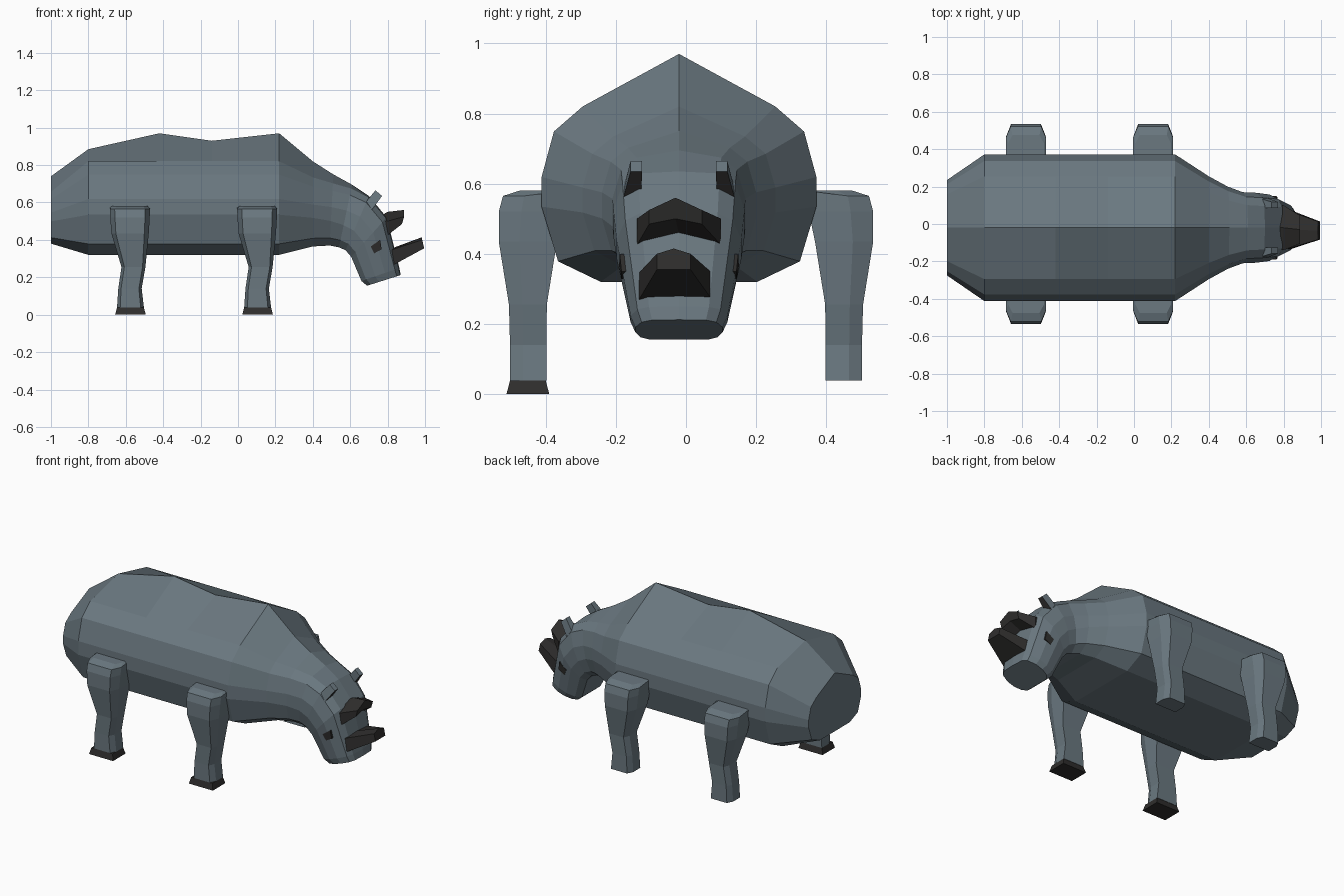
import bpy, bmesh
from mathutils import Vector

if "Cube" in bpy.data.objects:
    bpy.data.objects.remove(bpy.data.objects["Cube"])


def material(name, rgb):
    m = bpy.data.materials.new(name)
    m.diffuse_color = (*rgb, 1)
    m.use_nodes = True
    m.node_tree.nodes["Principled BSDF"].inputs["Base Color"].default_value = m.diffuse_color
    return m


GREY = material("slate_hide", (0.145, 0.188, 0.216))
DARK = material("dark_horn", (0.028, 0.027, 0.026))


def loft(name, rings, mats):
    """Skin a list of equal-length point rings and cap both ends."""
    bm = bmesh.new()
    rows = [[bm.verts.new(p) for p in ring] for ring in rings]
    n = len(rows[0])
    for a, b in zip(rows, rows[1:]):
        for i in range(n):
            j = (i + 1) % n
            bm.faces.new((a[i], a[j], b[j], b[i]))
    bm.faces.new(rows[0])
    bm.faces.new(rows[-1])
    bmesh.ops.recalc_face_normals(bm, faces=bm.faces)
    mesh = bpy.data.meshes.new(name)
    bm.to_mesh(mesh)
    bm.free()
    for m in mats:
        mesh.materials.append(m)
    obj = bpy.data.objects.new(name, mesh)
    bpy.context.collection.objects.link(obj)
    return obj


MID = -0.02  # the body and head sit slightly off centre

# Half profiles, bottom to ridge: (share of half width, share of height)
BODY = [(.57, 0), (.88, .09), (1, .33), (1, .46), (.91, .66), (.70, .77)]
HEAD = [(.66, 0), (.88, .12), (1, .36), (1, .62), (.86, .88), (.62, .98)]


def slice_ring(bottom, top, half, blend=0.0):
    """Cross-section between a bottom and a ridge point in the side plane."""
    side = []
    for (w0, t0), (w1, t1) in zip(BODY, HEAD):
        w, t = w0 + (w1 - w0) * blend, t0 + (t1 - t0) * blend
        side.append((w * half, t))

    def at(y, t):
        return (bottom[0] + (top[0] - bottom[0]) * t, MID + y,
                bottom[1] + (top[1] - bottom[1]) * t)
    return ([at(y, t) for y, t in side] + [at(0, 1)]
            + [at(-y, t) for y, t in reversed(side)])


def trunk_ring(x, ridge):
    """Full-width trunk section where only the ridge height changes."""
    ring = slice_ring((x, .32), (x, .97), .392)
    ring[6] = (x, MID, ridge)
    return ring


# Trunk: barrel with a waving ridge and a tapered rump
rump = slice_ring((-1, .38), (-1, .74), .255)
loft("trunk", [rump, trunk_ring(-.8, .885), trunk_ring(-.42, .97),
               trunk_ring(-.14, .93), trunk_ring(.22, .97)], [GREY])

# Neck and head: sections tipping forward and down to the muzzle
loft("neck_and_head", [
    trunk_ring(.22, .97),
    slice_ring((.40, .365), (.40, .82), .275, .2),
    slice_ring((.49, .37), (.51, .75), .22, .5),
    slice_ring((.54, .36), (.61, .695), .19, .8),
    slice_ring((.575, .345), (.70, .635), .187, 1),
    slice_ring((.605, .31), (.795, .52), .178, 1),
    slice_ring((.66, .18), (.863, .25), .138, 1),
    slice_ring((.69, .155), (.87, .212), .124, 1)], [GREY])


def leg_ring(x0, x1, y0, y1, z, side, slope=0.0):
    """Chamfered rectangular leg section; slope lowers the outer edge."""
    cx, cy = (x1 - x0) * .12, (y1 - y0) * .35
    pts = [(x0, y0), (x1, y0), (x1, y1 - cy), (x1 - cx, y1),
           (x0 + cx, y1), (x0, y1 - cy)]
    return [(x, side * y, z - slope * (y - y0) / (y1 - y0)) for x, y in pts]


# Legs: (x0, x1, inner y, outer y, z), x measured from the leg centre
LEG = [(-.095, .095, .35, .475, .58), (-.108, .106, .35, .522, .565),
       (-.106, .105, .35, .534, .52), (-.10, .10, .368, .534, .435),
       (-.046, .082, .397, .505, .255), (-.063, .062, .398, .502, .14),
       (-.070, .074, .398, .502, .038)]
for label, cx in (("rear", -.577), ("front", .103)):
    for hand, side in (("right", -1), ("left", 1)):
        rings = [leg_ring(cx + a, cx + b, y0, y1, z, side)
                 for a, b, y0, y1, z in LEG]
        # keep the inner top edge level with the top face
        for r in rings[1:2]:
            r[0] = (r[0][0], r[0][1], .579)
            r[1] = (r[1][0], r[1][1], .579)
        loft(f"{label}_{hand}_leg", rings, [GREY])
    # Flared hoof on the right-hand legs only
    hoof = []
    for g, z in ((0, .038), (.01, 0)):
        hoof.append([(cx - .070 - g, -.39 - .01 + g, z), (cx + .074 + g, -.40 + g, z),
                     (cx + .074 + g, -.502 - g, z), (cx - .070 - g, -.502 - g, z)])
    loft(f"{label}_right_hoof", hoof, [DARK])


def horn_ring(x_low, x_high, half, side_low, side_high, mid_low, mid_high, cy):
    """Arched section used at the root and the tip of a horn."""
    return [(x_low, cy - half, side_low), (x_high, cy - half, side_high),
            (x_high, cy, mid_high), (x_high, cy + half, side_high),
            (x_low, cy + half, side_low), (x_low, cy, mid_low)]


# Horns: short brow horn and longer nose horn
loft("brow_horn", [horn_ring(.775, .765, .12, .425, .50, .455, .53, MID),
                   horn_ring(.80, .80, .12, .425, .50, .455, .55, MID),
                   horn_ring(.877, .888, .075, .485, .525, .50, .56, -.03)], [DARK])
loft("nose_horn", [horn_ring(.79, .77, .105, .255, .335, .255, .345, -.03),
                   horn_ring(.835, .815, .105, .268, .345, .268, .352, -.03),
                   horn_ring(.995, .985, .048, .355, .40, .355, .415, -.035)], [DARK])

for hand, s in (("right", -1), ("left", 1)):
    # Ears: leaning tapered blocks with a dark inner face
    ear = loft(f"{hand}_ear", [
        [(x, MID + s * y, z) for x, y, z in
         ((.64, .11, .55), (.69, .11, .525), (.69, .168, .525), (.64, .168, .55))],
        [(x, MID + s * y, z) for x, y, z in
         ((.735, .105, .665), (.77, .105, .635), (.77, .138, .635), (.735, .138, .665))]],
        [GREY, DARK])
    for f in ear.data.polygons:
        f.material_index = int(f.normal.dot(Vector((.8, 0, -.6))) > .6)

    # Eyes: dark plates standing just proud of the cheeks
    loft(f"{hand}_eye", [
        [(x, MID + s * (y + d), z) for x, y, z in
         ((.71, .165, .365), (.76, .163, .40), (.768, .158, .35), (.728, .158, .328))]
        for d in (-.03, .006)], [DARK])
